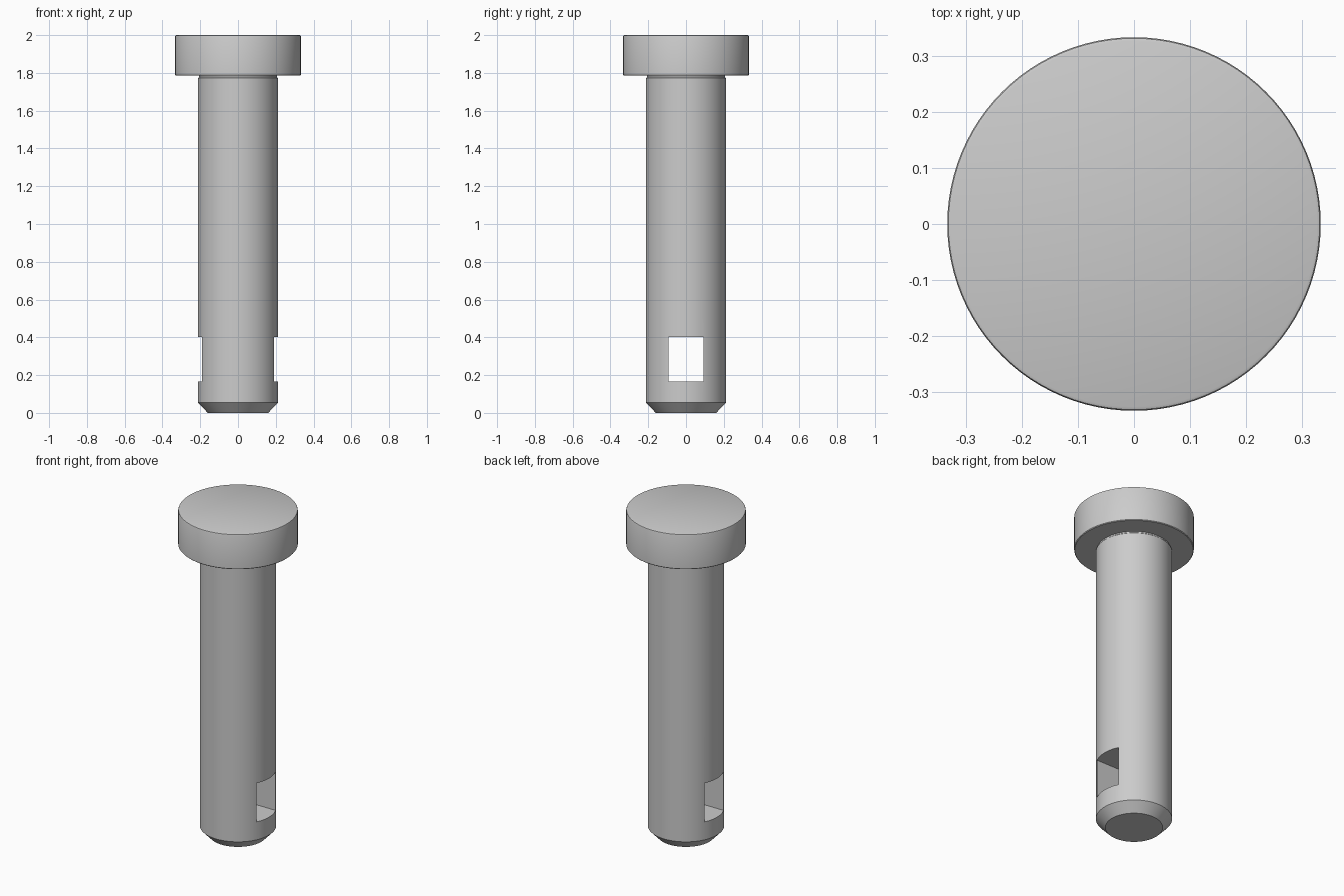
import bpy, bmesh, math

cube = bpy.data.objects.get("Cube")
if cube:
    bpy.data.objects.remove(cube, do_unlink=True)

SEGMENTS = 96

steel = bpy.data.materials.new("grey steel")
steel.use_nodes = True
steel.diffuse_color = (0.6, 0.6, 0.6, 1)
steel.node_tree.nodes["Principled BSDF"].inputs["Base Color"].default_value = (0.6, 0.6, 0.6, 1)


def make_object(name, bm):
    bmesh.ops.recalc_face_normals(bm, faces=bm.faces)
    mesh = bpy.data.meshes.new(name)
    bm.to_mesh(mesh)
    bm.free()
    mesh.materials.append(steel)
    obj = bpy.data.objects.new(name, mesh)
    bpy.context.collection.objects.link(obj)
    return obj


def lathe(name, profile):
    """Closed solid of revolution from (radius, z) points, bottom to top."""
    bm = bmesh.new()
    rings = []
    for r, z in profile:
        angles = [math.tau * i / SEGMENTS for i in range(SEGMENTS)]
        rings.append([bm.verts.new((r * math.cos(a), r * math.sin(a), z)) for a in angles])
    for low, high in zip(rings, rings[1:]):
        for i in range(SEGMENTS):
            j = (i + 1) % SEGMENTS
            bm.faces.new((low[i], low[j], high[j], high[i]))
    bm.faces.new(rings[0])
    bm.faces.new(rings[-1])
    return make_object(name, bm)


# Pin: chamfered tip, straight shank, slight neck, head with softened rims
pin = lathe("clevis_pin", [
    (0.16, 0), (0.212, 0.055), (0.212, 1.772), (0.207, 1.777), (0.207, 1.785),
    (0.329, 1.785), (0.333, 1.789), (0.333, 1.993), (0.331, 1.998), (0.326, 2.0),
])

# Rectangular slot passing through the shank from side to side
bm = bmesh.new()
bmesh.ops.create_cube(bm, size=1)
bmesh.ops.scale(bm, vec=(1, 0.186, 0.238), verts=bm.verts)
bmesh.ops.translate(bm, vec=(0, 0, 0.284), verts=bm.verts)
cutter = make_object("slot_cutter", bm)
cutter.hide_render = True
cutter.hide_set(True)

cut = pin.modifiers.new("slot", "BOOLEAN")
cut.operation = "DIFFERENCE"
cut.solver = "EXACT"
cut.object = cutter

# Apply the cut, then smooth the round surfaces while keeping edges crisp
bpy.ops.object.select_all(action="DESELECT")
pin.select_set(True)
bpy.context.view_layer.objects.active = pin
bpy.ops.object.modifier_apply(modifier=cut.name)
bpy.data.objects.remove(cutter, do_unlink=True)
bpy.ops.object.shade_smooth_by_angle(angle=math.radians(30))
